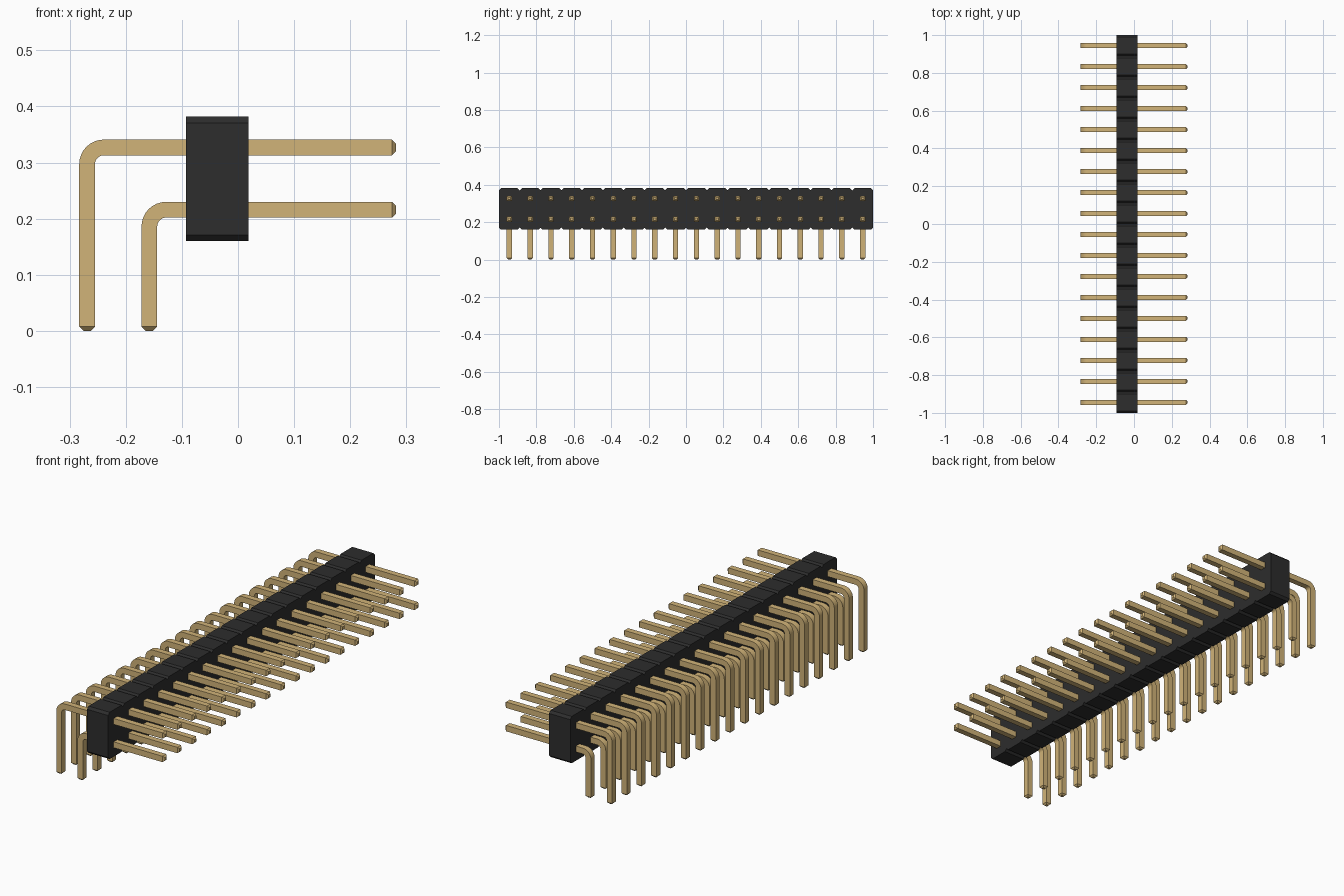
import bpy, bmesh, math
from mathutils import Vector

if "Cube" in bpy.data.objects:
    bpy.data.objects.remove(bpy.data.objects["Cube"], do_unlink=True)

COLUMNS = 18
PITCH = 2 / COLUMNS
CHAMFER = PITCH / 10
BODY_X = (-0.0925, 0.0185)
BODY_Z = (0.16, 0.382)
PIN = 0.014          # half the pin width
TIP = 0.0075         # length of the tapered pin end
BEND = 0.030         # centreline bend radius
BEND_STEPS = 8
PIN_END_X = 0.282


def material(name, color, roughness):
    m = bpy.data.materials.new(name)
    m.use_nodes = True
    m.diffuse_color = (*color, 1)
    shader = m.node_tree.nodes["Principled BSDF"]
    shader.inputs["Base Color"].default_value = (*color, 1)
    shader.inputs["Roughness"].default_value = roughness
    return m


def finish(bm, name, mat):
    bmesh.ops.recalc_face_normals(bm, faces=bm.faces)
    mesh = bpy.data.meshes.new(name)
    bm.to_mesh(mesh)
    bm.free()
    mesh.materials.append(mat)
    obj = bpy.data.objects.new(name, mesh)
    bpy.context.collection.objects.link(obj)
    return obj


def build_housing(mat):
    # Chamfered outline of every cell: along the top, then back along the bottom
    def edge(z, inset):
        pts = []
        for i in range(COLUMNS):
            a = -1 + i * PITCH
            b = a + PITCH
            pts += [(a, inset), (a + CHAMFER, z), (b - CHAMFER, z)]
        return pts + [(1, inset)]

    outline = edge(BODY_Z[1], BODY_Z[1] - CHAMFER)
    outline += reversed(edge(BODY_Z[0], BODY_Z[0] + CHAMFER))
    bm = bmesh.new()
    face = bm.faces.new([bm.verts.new((BODY_X[0], y, z)) for y, z in outline])
    out = bmesh.ops.extrude_face_region(bm, geom=[face])
    moved = [g for g in out["geom"] if isinstance(g, bmesh.types.BMVert)]
    bmesh.ops.translate(bm, verts=moved, vec=(BODY_X[1] - BODY_X[0], 0, 0))
    return finish(bm, "housing", mat)


def build_pins(name, leg_x, arm_z, mat):
    # Each section: centre x, centre z, turn angle, half width
    sections = [(PIN_END_X, arm_z, 0, PIN - TIP),
                (PIN_END_X - TIP, arm_z, 0, PIN)]
    cx, cz = leg_x + BEND, arm_z - BEND
    for i in range(BEND_STEPS + 1):
        a = math.pi / 2 * i / BEND_STEPS
        sections.append((cx - BEND * math.sin(a), cz + BEND * math.cos(a), a, PIN))
    sections += [(leg_x, TIP, math.pi / 2, PIN),
                 (leg_x, 0, math.pi / 2, PIN - TIP)]

    bm = bmesh.new()
    rings = []
    for x, z, a, w in sections:
        outward = Vector((-math.sin(a), 0, math.cos(a))) * w
        side = Vector((0, w, 0))
        c = Vector((x, -1 + PITCH / 2, z))
        rings.append([bm.verts.new(c + outward * u + side * v)
                      for u, v in ((1, 1), (1, -1), (-1, -1), (-1, 1))])
    for r, s in zip(rings, rings[1:]):
        for k in range(4):
            n = (k + 1) % 4
            bm.faces.new((r[k], r[n], s[n], s[k]))
    bm.faces.new(rings[0])
    bm.faces.new(rings[-1])
    obj = finish(bm, name, mat)

    bpy.ops.object.select_all(action="DESELECT")
    obj.select_set(True)
    bpy.context.view_layer.objects.active = obj
    bpy.ops.object.shade_smooth_by_angle(angle=math.radians(30))

    # Repeat the pin along the housing
    row = obj.modifiers.new("row", "ARRAY")
    row.count = COLUMNS
    row.use_relative_offset = False
    row.use_constant_offset = True
    row.constant_offset_displace = (0, PITCH, 0)
    return obj


black = material("black plastic", (0.026, 0.026, 0.026), 0.6)
gold = material("gold metal", (0.64, 0.455, 0.19), 0.5)

build_housing(black)
build_pins("upper_pins", -0.269, 0.327, gold)
build_pins("lower_pins", -0.158, 0.216, gold)
